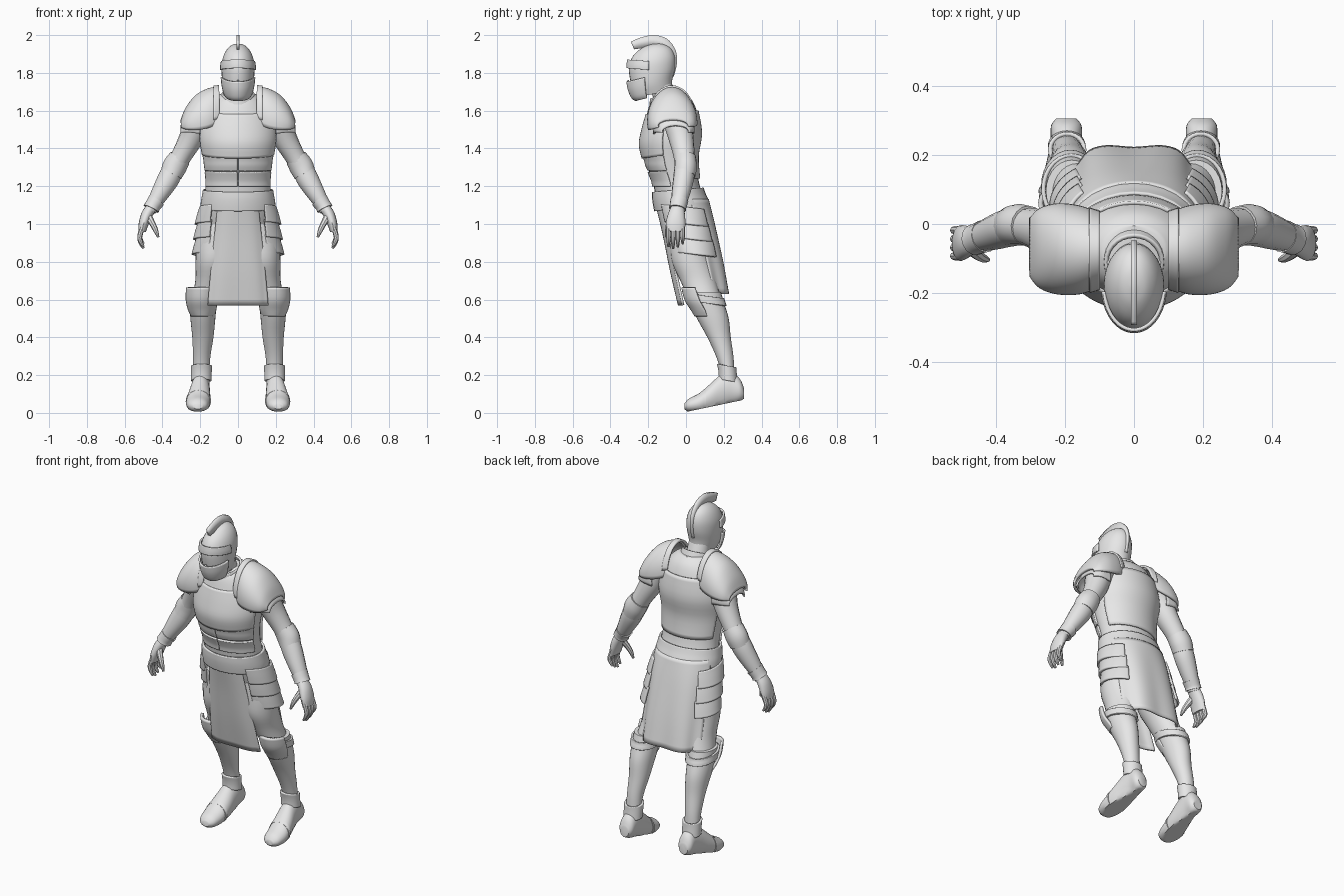
import bpy, bmesh
from math import cos, sin, radians
from mathutils import Vector

cube = bpy.data.objects.get("Cube")
if cube:
    bpy.data.objects.remove(cube, do_unlink=True)

steel = bpy.data.materials.new("pale_grey_steel")
steel.use_nodes = True
GREY = (0.8, 0.8, 0.8, 1)
steel.diffuse_color = GREY
steel.node_tree.nodes["Principled BSDF"].inputs["Base Color"].default_value = GREY


def refine(rows, steps=4):
    """Smoothly interpolate rows of numbers (Catmull-Rom)."""
    rows = [Vector(r) for r in rows]
    out = []
    for i in range(len(rows) - 1):
        b, c = rows[i], rows[i + 1]
        a = rows[i - 1] if i else b
        d = rows[i + 2] if i + 2 < len(rows) else c
        for s in range(steps):
            t = s / steps
            m, n = (c - a) / 2, (d - b) / 2
            out.append(b + m * t + (3 * (c - b) - 2 * m - n) * t ** 2
                       + (2 * (b - c) + m + n) * t ** 3)
    return out + [rows[-1]]


def finish(name, bm, mirror=False, thick=0):
    bmesh.ops.recalc_face_normals(bm, faces=bm.faces)
    mesh = bpy.data.meshes.new(name)
    bm.to_mesh(mesh)
    bm.free()
    mesh.materials.append(steel)
    obj = bpy.data.objects.new(name, mesh)
    bpy.context.collection.objects.link(obj)
    if thick:
        mod = obj.modifiers.new("thickness", "SOLIDIFY")
        mod.thickness, mod.offset = thick, 0
    if mirror:
        obj.modifiers.new("both_sides", "MIRROR")
    bpy.ops.object.select_all(action="DESELECT")
    obj.select_set(True)
    bpy.context.view_layer.objects.active = obj
    bpy.ops.object.shade_smooth_by_angle(angle=radians(40))
    return obj


def skin(name, rings, closed=True, mirror=False, thick=0):
    """Join rings of points with quads; closed rings get end caps."""
    bm = bmesh.new()
    grid = [[bm.verts.new(p) for p in ring] for ring in rings]
    count = len(grid[0])
    for low, high in zip(grid, grid[1:]):
        for i in range(count if closed else count - 1):
            j = (i + 1) % count
            bm.faces.new((low[i], low[j], high[j], high[i]))
    if closed and not thick:
        bm.faces.new(grid[0])
        bm.faces.new(grid[-1])
    return finish(name, bm, mirror, thick)


def loft(name, rows, arc=None, axis="z", mirror=False, thick=0, floor=None, wave=0, tilt=0, seg=28):
    """Rows are (position on axis, centre a, centre b, radius a, radius b)."""
    start, end = arc or (0, 360)
    angles = [radians(start + (end - start) * i / seg) for i in range(seg + (arc is not None))]
    rings = []
    for k, (t, a, b, ra, rb) in enumerate(refine(rows)):
        ring = []
        for ang in angles:
            fold = 1 + wave * cos(6 * ang) * k / (4 * len(rows))
            u, v = a + ra * cos(ang) * fold, b + rb * sin(ang) * fold
            p = {"z": (u, v, t + tilt * (v - b)), "x": (t, u, v), "y": (u, t, v)}[axis]
            if floor:
                p = (p[0], p[1], max(p[2], floor(p[1])))
            ring.append(p)
        rings.append(ring)
    return skin(name, rings, arc is None, mirror, thick)


def band(name, rows, top, bottom, grow, arc=None, mirror=False, tilt=0, flare=0):
    """Plate following a body loft between two heights."""
    fine = refine(rows, 12)
    picked = []
    for i in range(4):
        z = top + (bottom - top) * i / 3
        row = min(fine, key=lambda r: abs(r[0] - z)).copy()
        row[0] = z
        row[3] += grow + flare * i / 3
        row[4] += grow + flare * i / 3
        picked.append(row)
    return loft(name, picked, arc, mirror=mirror, thick=0.012, tilt=tilt)


def tube(name, rows, seg=16):
    """Rows are (x, y, z, width radius, depth radius) along a limb; mirrored."""
    rows = refine(rows)
    rings = []
    for i, row in enumerate(rows):
        ahead, behind = rows[min(i + 1, len(rows) - 1)], rows[max(i - 1, 0)]
        way = Vector(ahead[:3]) - Vector(behind[:3])
        side = way.cross(Vector((0, 1, 0))).normalized()
        deep = way.cross(side).normalized()
        turns = [radians(360 * s / seg) for s in range(seg)]
        rings.append([Vector(row[:3]) + side * row[3] * cos(t) + deep * row[4] * sin(t) for t in turns])
    return skin(name, rings, mirror=True)


# Torso armour
torso = [(1.69, 0, -.075, .09, .07), (1.65, 0, -.075, .14, .11), (1.57, 0, -.073, .185, .138),
         (1.46, 0, -.082, .2, .157), (1.34, 0, -.08, .182, .136), (1.22, 0, -.053, .17, .122),
         (1.1, 0, -.025, .178, .128), (.96, 0, .01, .165, .115), (.88, 0, .03, .13, .09)]
loft("torso", torso)
band("breastplate", torso, 1.6, 1.37, .005, (195, 345), tilt=.15)
band("backplate", torso, 1.6, 1.24, .004, (20, 160))
for i in range(2):
    top = 1.36 - .085 * i
    band(f"abdomen_plates_{i + 1}", torso, top, top - .075, .003, (271, 345), mirror=True)
band("belt", torso, 1.18, 1.08, .008, flare=.008, tilt=.08)
loft("collar", [(1.69, 0, -.11, .08, .075), (1.66, 0, -.105, .088, .082), (1.63, 0, -.1, .1, .09)],
     thick=.012, tilt=.35)
loft("neck", [(1.78, 0, -.15, .06, .06), (1.7, 0, -.12, .062, .062), (1.6, 0, -.09, .07, .07)])

# Helmet: bowl, brow, visor and crest
loft("helmet_bowl", [(1.952, 0, -.18, .006, .008), (1.942, 0, -.18, .038, .055), (1.91, 0, -.18, .067, .1),
                     (1.86, 0, -.18, .085, .122), (1.8, 0, -.178, .087, .12), (1.74, 0, -.178, .08, .105),
                     (1.69, 0, -.165, .064, .09)], tilt=.2)
loft("brow", [(1.86, 0, -.185, .086, .121), (1.835, 0, -.185, .09, .125), (1.815, 0, -.185, .09, .126)],
     (185, 355), thick=.01, tilt=-.08)
loft("visor", [(1.785, 0, -.185, .09, .126), (1.74, 0, -.185, .085, .118), (1.695, 0, -.185, .073, .1),
               (1.675, 0, -.185, .06, .08)], (195, 345), thick=.01, tilt=.25)
tube("visor_ridge", [(0, -.308, 1.76, .006, .006), (0, -.28, 1.7, .006, .006), (0, -.255, 1.655, .005, .005)], 8)
bm = bmesh.new()
outer = refine([(-.292, 1.965), (-.24, 1.987), (-.17, 2), (-.1, 1.98), (-.055, 1.92), (-.048, 1.85), (-.065, 1.78)])
inner = refine([(-.275, 1.925), (-.235, 1.93), (-.17, 1.935), (-.12, 1.92), (-.09, 1.89), (-.075, 1.84), (-.078, 1.79)])
strip = [[bm.verts.new((0, y, z)) for y, z in edge] for edge in (outer, inner)]
for i in range(len(outer) - 1):
    bm.faces.new((strip[0][i], strip[0][i + 1], strip[1][i + 1], strip[1][i]))
finish("crest", bm, thick=.016)

# Shoulder guards
guard = [(.11, -.075, 1.57, .105, .15), (.16, -.075, 1.55, .122, .16), (.22, -.072, 1.535, .125, .142),
         (.27, -.07, 1.525, .11, .09), (.297, -.068, 1.52, .08, .03)]
loft("shoulder_guards", guard, (-5, 195), "x", mirror=True, thick=.014)
loft("shoulder_rims", [(.1, -.075, 1.57, .108, .158), (.13, -.075, 1.565, .118, .162)],
     (10, 185), "x", mirror=True, thick=.014)
loft("shoulder_lames", [(.2, -.065, 1.5, .105, .13), (.26, -.06, 1.5, .098, .085), (.3, -.055, 1.49, .07, .03)],
     (-10, 190), "x", mirror=True, thick=.01)

# Arms, elbow guards and gauntlets
tube("upper_arms", [(.16, -.055, 1.6, .07, .08), (.21, -.045, 1.54, .075, .075), (.25, -.025, 1.45, .064, .066),
                    (.3, -.01, 1.36, .054, .056), (.34, -.005, 1.29, .053, .053)])
tube("elbow_guards", [(.307, -.005, 1.35, .058, .058), (.335, -.002, 1.305, .064, .06), (.355, -.008, 1.26, .058, .058)])
tube("forearms", [(.335, -.005, 1.31, .053, .053), (.365, -.012, 1.245, .058, .055), (.405, -.025, 1.175, .05, .05),
                  (.45, -.04, 1.1, .037, .04), (.465, -.045, 1.07, .032, .038)])
tube("gauntlet_cuffs", [(.432, -.035, 1.125, .046, .048), (.452, -.042, 1.095, .042, .045), (.46, -.045, 1.08, .044, .046)])
tube("palms", [(.457, -.045, 1.09, .028, .034), (.482, -.05, 1.05, .03, .045), (.5, -.055, 1, .026, .052),
               (.508, -.056, .96, .02, .048)])
for i, name in enumerate(("index", "middle", "ring", "little")):
    y, drop = -.093 + .025 * i, (.09, .1, .092, .075)[i]
    tube(name + "_fingers", [(.505, y, .985, .013, .012), (.52, y, .965 - drop / 3, .013, .012),
                             (.515, y, .97 - drop * .7, .011, .01), (.5, y, .97 - drop, .006, .006)], 8)
tube("thumbs", [(.475, -.07, 1.04, .02, .018), (.452, -.09, 1, .016, .015),
                (.435, -.1, .965, .013, .012), (.422, -.104, .93, .006, .006)], 8)

# Skirt panels and hip plates
loft("front_panel", [(1.1, 0, -.1, .11, .055), (.95, 0, -.075, .13, .045), (.75, 0, -.04, .155, .04),
                     (.57, 0, -.003, .175, .035)], (200, 340), thick=.012, wave=.08)
loft("back_panel", [(1.13, 0, -.01, .18, .125), (1, 0, .035, .19, .115), (.8, 0, .085, .195, .11),
                    (.63, 0, .125, .2, .1)], (12, 168), thick=.012, wave=.1)
for i in range(3):
    z, y, out = 1.09 - .08 * i, -.015 + .022 * i, .008 * i
    loft(f"hip_plates_{i + 1}", [(z, .1, y, .098 + out, .12), (z - .045, .1, y + .01, .112 + out, .122),
                                 (z - .092, .1, y + .02, .124 + out, .122)],
         (-68, 62), mirror=True, thick=.012, tilt=-.12)

# Legs, knee guards and boots
loft("thighs", [(1, .1, .01, .09, .1), (.9, .12, .02, .1, .105), (.8, .132, .03, .093, .105),
                (.7, .15, .065, .076, .095), (.6, .175, .1, .07, .085)], mirror=True)
shin = [(.64, .18, .095, .075, .09), (.58, .184, .112, .072, .09), (.5, .186, .142, .066, .084),
        (.4, .186, .175, .056, .062), (.3, .192, .205, .046, .046), (.22, .194, .22, .043, .037),
        (.14, .195, .225, .043, .04)]
loft("lower_legs", shin, mirror=True)
band("greave_rims", shin, .62, .58, .007, mirror=True, tilt=-.15)
loft("knee_guards", [(.665, .193, .07, .078, .088), (.6, .193, .095, .08, .096), (.55, .19, .12, .072, .09),
                     (.515, .188, .135, .058, .084)], (195, 345), mirror=True, thick=.014)
band("ankle_cuffs", shin, .25, .17, .006, mirror=True, tilt=-.2)


def sole(y):
    return .005 + .21 * max(y, 0)


loft("boots", [(-.008, .213, .035, .025, .015), (.015, .213, .04, .05, .035), (.07, .212, .052, .063, .052),
               (.13, .206, .08, .06, .075), (.185, .2, .11, .052, .092), (.24, .196, .13, .046, .085),
               (.285, .196, .12, .044, .06), (.306, .196, .105, .028, .03)],
     axis="y", mirror=True, floor=sole)
loft("toe_straps", [(.09, .21, .06, .067, .06), (.105, .209, .066, .066, .066)],
     axis="y", mirror=True, floor=sole)
